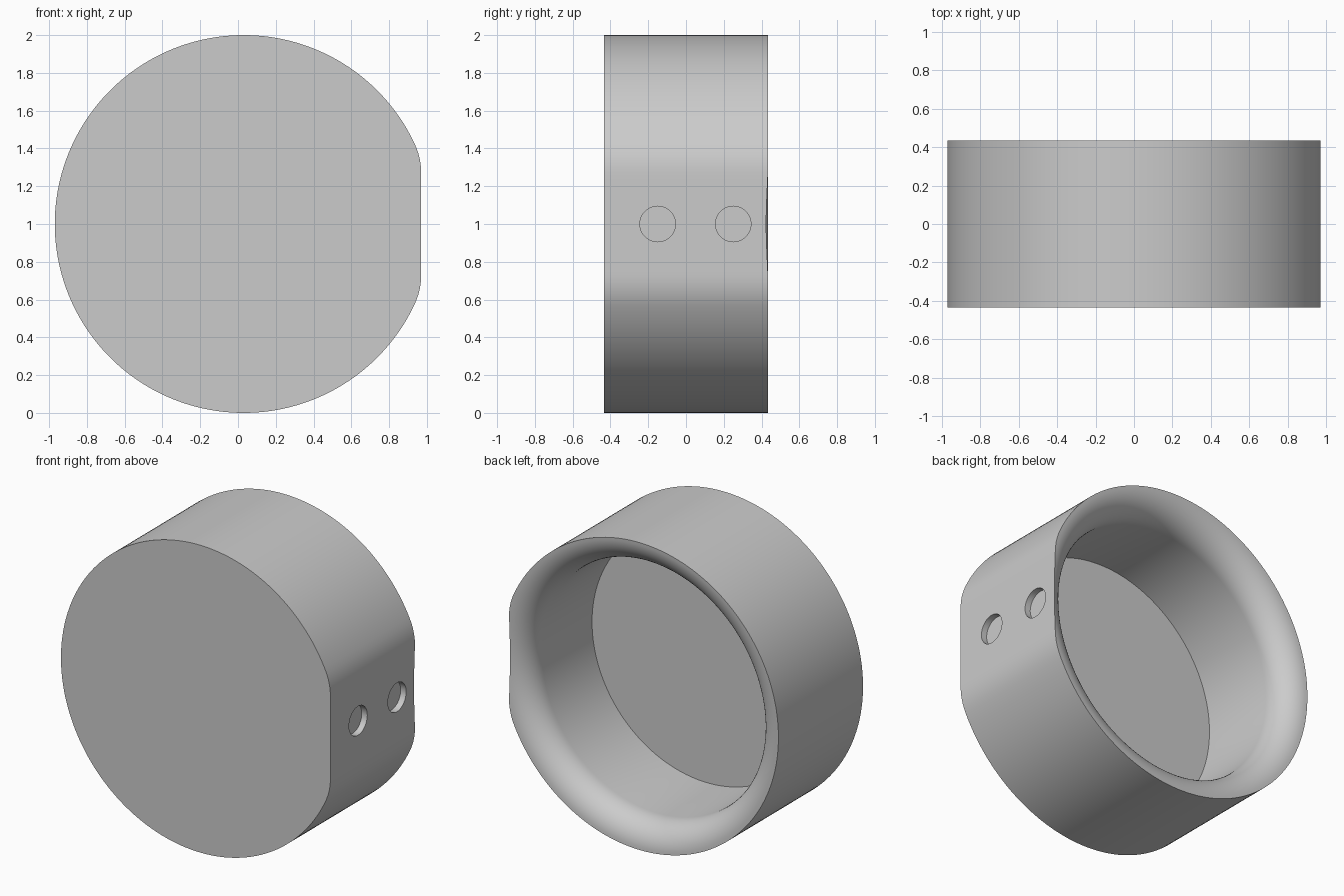
import bpy, bmesh, math

if "Cube" in bpy.data.objects:
    bpy.data.objects.remove(bpy.data.objects["Cube"])

CX, CZ = 0.03, 1.0            # axis of the round body
FRONT, BACK = -0.435, 0.435
FLOOR = -0.255                # cavity floor
LIP = 0.175                   # rounding radius of the mouth
FLAT = 0.94                   # distance from axis to the flat side
SEG, STEPS = 180, 14

grey = bpy.data.materials.new("light grey")
grey.diffuse_color = (0.6, 0.6, 0.6, 1)
grey.use_nodes = True
grey.node_tree.nodes["Principled BSDF"].inputs["Base Color"].default_value = grey.diffuse_color


def outer_radius(a):
    """Circle with one flat side, blended by fillets."""
    a = abs((a + math.pi) % (2 * math.pi) - math.pi)
    if a <= math.radians(16.03):
        return FLAT / math.cos(a)
    if a < math.radians(25.05):
        fr, fx, fz = 0.3625, FLAT - 0.3625, 0.27
        d = fx * math.cos(a) + fz * math.sin(a)
        return d + math.sqrt(d * d - fx * fx - fz * fz + fr * fr)
    return 1.0


# Cup body: one column of points per angle, front edge -> mouth -> floor
bm = bmesh.new()
columns = []
for i in range(SEG):
    a = 2 * math.pi * i / SEG
    rho = outer_radius(a)
    top = math.acos(max(0.0, min(1.0, (1 - rho) / LIP)))
    profile = [(rho, FRONT)]
    for k in range(STEPS + 1):
        p = top * (1 - k / STEPS)
        profile.append((1 - LIP * math.cos(p), BACK - LIP + LIP * math.sin(p)))
    profile.append((1 - LIP, FLOOR))
    columns.append([bm.verts.new((CX + r * math.cos(a), y, CZ + r * math.sin(a)))
                    for r, y in profile])
for i in range(SEG):
    c, n = columns[i], columns[(i + 1) % SEG]
    for k in range(len(c) - 1):
        bm.faces.new((c[k], c[k + 1], n[k + 1], n[k]))
bm.faces.new([c[0] for c in columns])
bm.faces.new([c[-1] for c in columns])
bmesh.ops.recalc_face_normals(bm, faces=bm.faces)
mesh = bpy.data.meshes.new("cup_body")
bm.to_mesh(mesh)
bm.free()
mesh.materials.append(grey)
body = bpy.data.objects.new("cup_body", mesh)
bpy.context.collection.objects.link(body)

# Two shallow round holes in the flat side
cutters = []
for y in (-0.15, 0.25):
    bpy.ops.mesh.primitive_cylinder_add(vertices=48, radius=0.094, depth=0.08,
                                        location=(CX + FLAT, y, CZ),
                                        rotation=(0, math.pi / 2, 0))
    cutter = bpy.context.object
    cutter.name = "hole_cutter"
    cutter.data.materials.append(grey)
    cutter.hide_render = True
    cutters.append(cutter)
    mod = body.modifiers.new("hole", 'BOOLEAN')
    mod.operation = 'DIFFERENCE'
    mod.solver = 'EXACT'
    mod.object = cutter

# Apply the cuts, drop the cutters and shade
bpy.ops.object.select_all(action='DESELECT')
body.select_set(True)
bpy.context.view_layer.objects.active = body
for mod in list(body.modifiers):
    bpy.ops.object.modifier_apply(modifier=mod.name)
for cutter in cutters:
    bpy.data.objects.remove(cutter)
bpy.ops.object.shade_smooth_by_angle(angle=math.radians(30))
